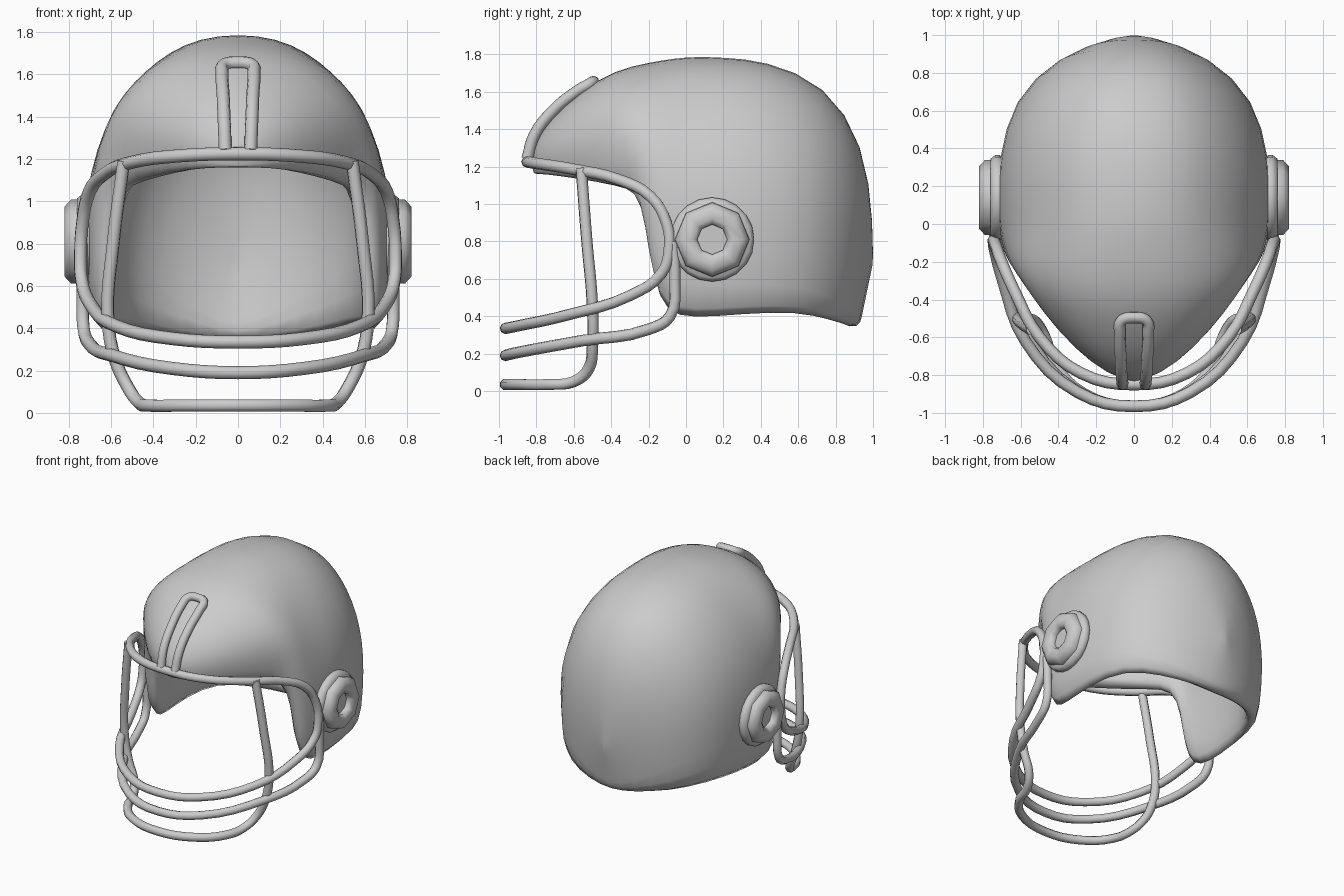
import bpy, bmesh, math
from mathutils import Vector

cube = bpy.data.objects.get("Cube")
if cube:
    bpy.data.objects.remove(cube)


def add_mesh(name, bm):
    mesh = bpy.data.meshes.new(name)
    bm.to_mesh(mesh)
    bm.free()
    obj = bpy.data.objects.new(name, mesh)
    bpy.context.collection.objects.link(obj)
    return obj


def smooth(obj, degrees):
    bpy.ops.object.select_all(action='DESELECT')
    bpy.context.view_layer.objects.active = obj
    obj.select_set(True)
    bpy.ops.object.shade_smooth_by_angle(angle=math.radians(degrees))


# Shell: ribs run from the centre ridge (y, z) to the rim (x, y, z)
RIBS = [
    ((-.84, 1.20), (0, -.83, 1.155)),
    ((-.82, 1.31), (.16, -.77, 1.15)),
    ((-.735, 1.455), (.34, -.59, 1.12)),
    ((-.56, 1.61), (.49, -.40, 1.08)),
    ((-.38, 1.72), (.58, -.27, 1.05)),
    ((-.20, 1.76), (.63, -.23, .85)),
    ((-.06, 1.785), (.66, -.195, .58)),
    ((.06, 1.795), (.68, -.12, .40)),
    ((.20, 1.79), (.70, .03, .37)),
    ((.42, 1.775), (.705, .30, .395)),
    ((.75, 1.65), (.64, .62, .41)),
    ((.955, 1.325), (.43, .82, .365)),
    ((1.005, .90), (.20, .91, .34)),
    ((.995, .57), (0, .935, .33)),
]
ROWS = 8
bm = bmesh.new()
grid = []
for i, (ridge, rim) in enumerate(RIBS):
    # Over the ears the ribs are squarer and swell above the rim
    middle = max(math.sin(math.pi * i / (len(RIBS) - 1)), 0)
    power = 2 + .45 * middle
    rib = []
    for k in range(ROWS + 1):
        a = math.pi / 2 * k / ROWS
        down = 1 - max(math.cos(a), 0) ** (2 / power) if k < ROWS else 1
        swell = .12 * middle ** 1.5 * max(math.sin(math.pi * down ** .8), 0) ** 1.5
        across = math.sin(a) ** (2 / power) + swell
        y = ridge[0] + (rim[1] - ridge[0]) * down
        z = ridge[1] + (rim[2] - ridge[1]) * down
        rib.append(bm.verts.new((rim[0] * across, y, z)))
    grid.append(rib)
for a, b in zip(grid, grid[1:]):
    for k in range(ROWS):
        bm.faces.new((a[k], a[k + 1], b[k + 1], b[k]))
bmesh.ops.recalc_face_normals(bm, faces=bm.faces)
if sum(f.normal.x * f.calc_area() for f in bm.faces) < 0:
    bmesh.ops.reverse_faces(bm, faces=bm.faces)
shell = add_mesh("helmet_shell", bm)
for poly in shell.data.polygons:
    poly.use_smooth = True
mirror = shell.modifiers.new("mirror", 'MIRROR')
mirror.use_clip = True
wall = shell.modifiers.new("wall", 'SOLIDIFY')
wall.thickness = .11
wall.offset = -1
rounding = shell.modifiers.new("rounding", 'SUBSURF')
rounding.levels = rounding.render_levels = 1


# Ear caps: turned profiles of (radius, x)
def turned(name, profile, sides, side):
    bm = bmesh.new()
    rings = []
    for r, x in profile:
        ring = []
        for s in range(sides):
            a = math.tau * s / sides
            ring.append(bm.verts.new((side * x, .14 + r * math.cos(a), .81 + r * math.sin(a))))
        rings.append(ring)
    for a, b in zip(rings, rings[1:]):
        for s in range(sides):
            t = (s + 1) % sides
            bm.faces.new((a[s], a[t], b[t], b[s]))
    bm.faces.new(rings[0])
    bm.faces.new(rings[-1])
    bmesh.ops.recalc_face_normals(bm, faces=bm.faces)
    smooth(add_mesh(name, bm), 60)


DISC = [(.20, .68), (.225, .71), (.225, .735), (.205, .76)]
CAP = [(.17, .74), (.20, .755), (.198, .79), (.165, .82), (.11, .82), (.08, .80), (.08, .77)]
for label, side in (("left", 1), ("right", -1)):
    turned(label + "_ear_disc", DISC, 20, side)
    turned(label + "_ear_cap", CAP, 8, side)


# Face guard: round bars through half paths, mirrored across the centre
def bar(name, half, closed=False):
    other = [(-x, y, z) for x, y, z in reversed(half) if x > 0]
    points = half + other
    curve = bpy.data.curves.new(name, 'CURVE')
    curve.dimensions = '3D'
    curve.bevel_depth = .031
    curve.bevel_resolution = 2
    curve.resolution_u = 4
    curve.use_fill_caps = True
    spline = curve.splines.new('BEZIER')
    spline.bezier_points.add(len(points) - 1)
    for bp, co in zip(spline.bezier_points, points):
        bp.co = Vector(co)
        bp.handle_left_type = bp.handle_right_type = 'AUTO'
    spline.use_cyclic_u = closed
    spline.use_smooth = True
    obj = bpy.data.objects.new(name, curve)
    bpy.context.collection.objects.link(obj)


bar("guard_main_loop", [
    (0, -.85, 1.225), (.28, -.79, 1.215), (.50, -.60, 1.185), (.63, -.36, 1.13),
    (.705, -.19, 1.04), (.735, -.105, .90), (.745, -.09, .76), (.74, -.13, .63),
    (.695, -.30, .51), (.575, -.62, .41), (.30, -.89, .35), (0, -.965, .335)], True)
bar("guard_middle_bar", [
    (.74, -.07, .80), (.735, -.06, .60), (.73, -.085, .40), (.705, -.20, .33),
    (.59, -.55, .27), (.31, -.88, .21), (0, -.965, .19)])
bar("guard_lower_bar", [
    (.54, -.56, 1.19), (.59, -.53, .80), (.615, -.50, .45), (.58, -.50, .25),
    (.52, -.52, .12), (.47, -.60, .05), (.42, -.74, .035), (.26, -.90, .035),
    (0, -.965, .035)])
bar("forehead_loop", [
    (.06, -.85, 1.24), (.065, -.81, 1.37), (.07, -.71, 1.50), (.075, -.58, 1.605),
    (.065, -.51, 1.645), (0, -.495, 1.655)])
